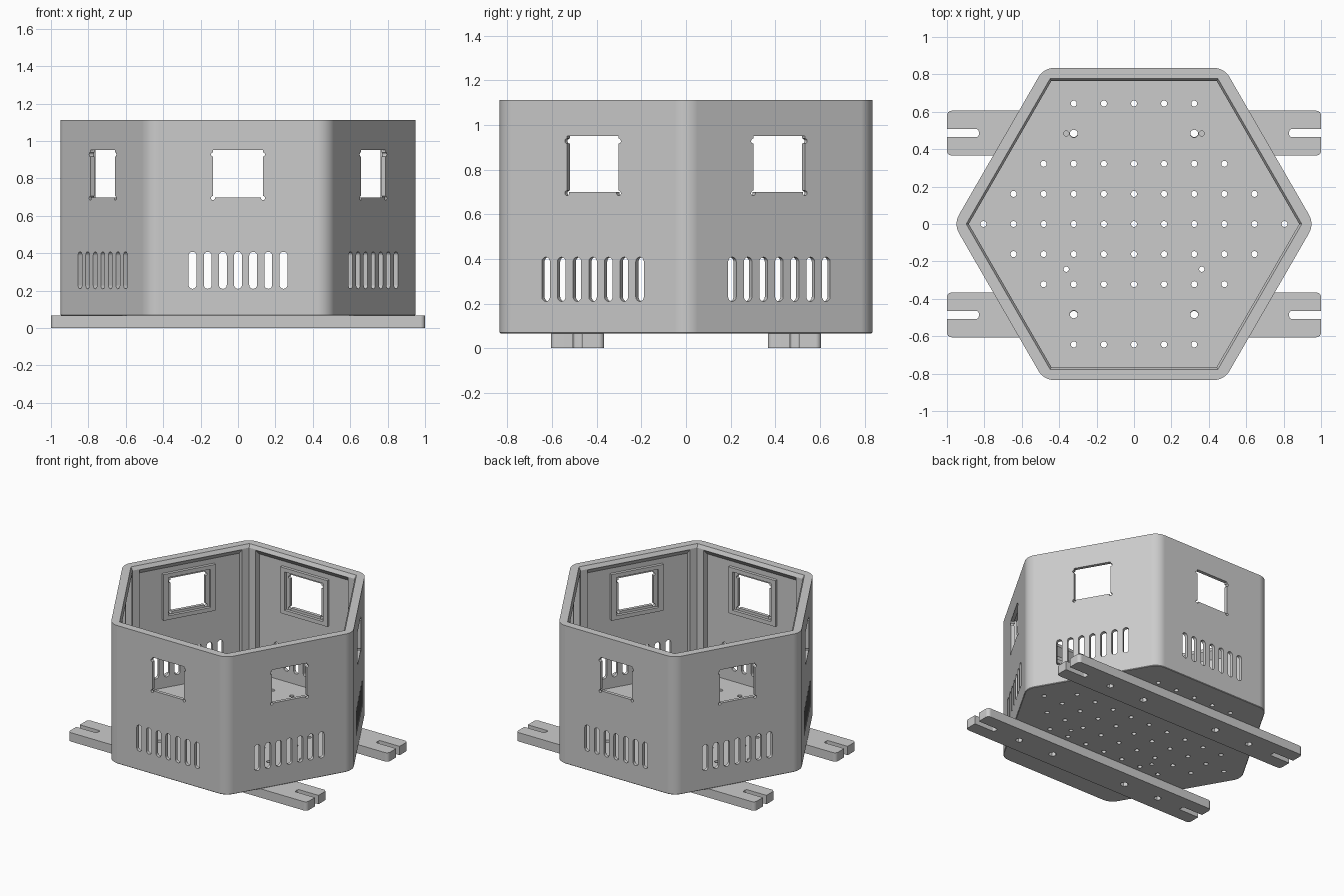
import bpy, bmesh
from math import cos, sin, pi, radians, sqrt
from mathutils import Matrix, Vector

cube = bpy.data.objects.get("Cube")
if cube:
    bpy.data.objects.remove(cube)

grey = bpy.data.materials.new("light grey plastic")
grey.use_nodes = True
COLOUR = (0.6, 0.6, 0.6, 1)
grey.diffuse_color = COLOUR
grey.node_tree.nodes["Principled BSDF"].inputs["Base Color"].default_value = COLOUR


# Helpers: profiles, lofts, objects and cuts
def hexagon(apothem, radius=0, steps=1):
    """Hexagon outline with corners on x, rounded by radius."""
    pts = []
    for k in range(6):
        a = k * pi / 3
        d = (apothem - radius) * 2 / sqrt(3)
        for i in range(steps + 1):
            b = a - pi / 6 + pi / 3 * i / steps
            pts.append((d * cos(a) + radius * cos(b), d * sin(a) + radius * sin(b)))
    return pts


def rounded_rect(x, y, w, h, r, steps=6):
    pts = []
    for k, (sx, sy) in enumerate([(1, 1), (-1, 1), (-1, -1), (1, -1)]):
        for i in range(steps + 1):
            a = (k + i / steps) * pi / 2
            pts.append((x + sx * (w / 2 - r) + r * cos(a), y + sy * (h / 2 - r) + r * sin(a)))
    return pts


def rect(x0, x1, y0, y1):
    return [(x0, y0), (x1, y0), (x1, y1), (x0, y1)]


def circle(x, y, r, steps=24):
    return [(x + r * cos(2 * pi * i / steps), y + r * sin(2 * pi * i / steps)) for i in range(steps)]


def loft(bm, sections, matrix=Matrix()):
    """Closed solid through (outline, height) sections."""
    rings = [[bm.verts.new(matrix @ Vector((x, y, z))) for x, y in pts] for pts, z in sections]
    n = len(rings[0])
    for low, high in zip(rings, rings[1:]):
        for i in range(n):
            j = (i + 1) % n
            bm.faces.new((low[i], low[j], high[j], high[i]))
    bm.faces.new(rings[0][::-1])
    bm.faces.new(rings[-1])


def prism(bm, pts, z0, z1, matrix=Matrix()):
    loft(bm, [(pts, z0), (pts, z1)], matrix)


def make_object(name, bm):
    bmesh.ops.remove_doubles(bm, verts=bm.verts, dist=1e-5)
    bmesh.ops.recalc_face_normals(bm, faces=bm.faces)
    mesh = bpy.data.meshes.new(name)
    bm.to_mesh(mesh)
    bm.free()
    mesh.materials.append(grey)
    obj = bpy.data.objects.new(name, mesh)
    bpy.context.collection.objects.link(obj)
    return obj


def cut(obj, bm):
    cutter = make_object("cutter", bm)
    cutter.hide_render = True
    mod = obj.modifiers.new("cut", "BOOLEAN")
    mod.operation = "DIFFERENCE"
    mod.solver = "EXACT"
    mod.object = cutter
    bpy.context.view_layer.objects.active = obj
    bpy.ops.object.modifier_apply(modifier=mod.name)
    bpy.data.objects.remove(cutter)


def finish(obj):
    bpy.ops.object.select_all(action="DESELECT")
    obj.select_set(True)
    bpy.context.view_layer.objects.active = obj
    bpy.ops.object.shade_smooth_by_angle(angle=radians(20))
    obj.modifiers.new("flat walls", "WEIGHTED_NORMAL").keep_sharp = True


BASE, FLOOR, TOP = 0.067, 0.13, 1.113
APOTHEM, INNER, PANEL = 0.835, 0.765, 0.81
PITCH = 0.161
BAR_Y = 0.486
WINDOW_Z = 0.825

# Outer shell with rounded corners and a fine bottom bevel
bm = bmesh.new()
loft(bm, [(hexagon(APOTHEM - 0.004, 0.1, 8), BASE),
          (hexagon(APOTHEM, 0.1, 8), BASE + 0.004),
          (hexagon(APOTHEM, 0.1, 8), TOP)])
body = make_object("hexagonal_housing", bm)

# Cavity with sharp corners and a flared rim
bm = bmesh.new()
loft(bm, [(hexagon(INNER), FLOOR), (hexagon(INNER), TOP - 0.025),
          (hexagon(0.777), TOP), (hexagon(0.777), TOP + 0.1)])
cut(body, bm)

# Wall frames: local x along the wall, y up, z outward
walls = [Matrix.Rotation(k * pi / 3, 4, "Z") @ Matrix.Rotation(pi / 2, 4, "X") for k in range(6)]

# Thin wall panels between the corner posts, sloped under the rim
bm = bmesh.new()
for m in walls:
    tall = rect(-0.388, 0.388, FLOOR, TOP - 0.03)
    short = rect(-0.388, 0.388, FLOOR, TOP - 0.075)
    loft(bm, [(tall, INNER - 0.02), (tall, INNER), (short, PANEL)], m)

# Floor hole grid
for row in range(-4, 5):
    if abs(row) == 3:
        columns, r = (-2, 2), 0.021
    else:
        reach = {0: 5, 1: 4, 2: 3, 4: 2}[abs(row)]
        columns, r = range(-reach, reach + 1), 0.016
    for col in columns:
        prism(bm, circle(col * PITCH, row * PITCH, r), 0, 0.2)
for x in (-0.362, 0.362):
    for y in (-0.242, 0.484):
        prism(bm, circle(x, y, 0.014), 0, 0.2)
cut(body, bm)

# Window openings and vent slots
bm = bmesh.new()
for m in walls:
    prism(bm, rect(-0.133, 0.133, WINDOW_Z - 0.126, WINDOW_Z + 0.126), 0.7, 0.9, m)
    for i in range(-3, 4):
        prism(bm, rounded_rect(i * 0.081, 0.309, 0.042, 0.198, 0.021), 0.7, 0.9, m)
cut(body, bm)

# Relief notches at the window corners
bm = bmesh.new()
for m in walls:
    for x in (-0.134, 0.134):
        for z in (0.695, 0.928):
            prism(bm, circle(x, z, 0.011), 0.7, 0.9, m)
cut(body, bm)
finish(body)

# Raised frames around the windows, on the inside of the walls
bm = bmesh.new()
for m in walls:
    prism(bm, rect(-0.197, 0.197, WINDOW_Z - 0.175, WINDOW_Z + 0.175), PANEL - 0.022, PANEL + 0.005, m)
frames = make_object("window_frames", bm)
bm = bmesh.new()
for m in walls:
    prism(bm, rect(-0.16, 0.16, WINDOW_Z - 0.145, WINDOW_Z + 0.145), 0.7, 0.9, m)
cut(frames, bm)

# Mounting bars with open end slots, bolt holes and nut pockets
for name, y in (("front_mounting_bar", -BAR_Y), ("back_mounting_bar", BAR_Y)):
    bm = bmesh.new()
    prism(bm, rounded_rect(0, y, 2, 0.239, 0.025), 0, BASE)
    bar = make_object(name, bm)
    bm = bmesh.new()
    for s in (-1, 1):
        prism(bm, rounded_rect(s * 0.95, y, 0.24, 0.042, 0.012), -0.1, 0.2)
        prism(bm, circle(s * 0.322, y, 0.021), -0.1, 0.2)
        prism(bm, circle(s * 0.62, y, 0.026, 6), -0.1, 0.04)
    cut(bar, bm)
    bm = bmesh.new()
    for s in (-1, 1):
        prism(bm, circle(s * 0.322, y, 0.028, 6), -0.1, 0.03)
    cut(bar, bm)
    finish(bar)
